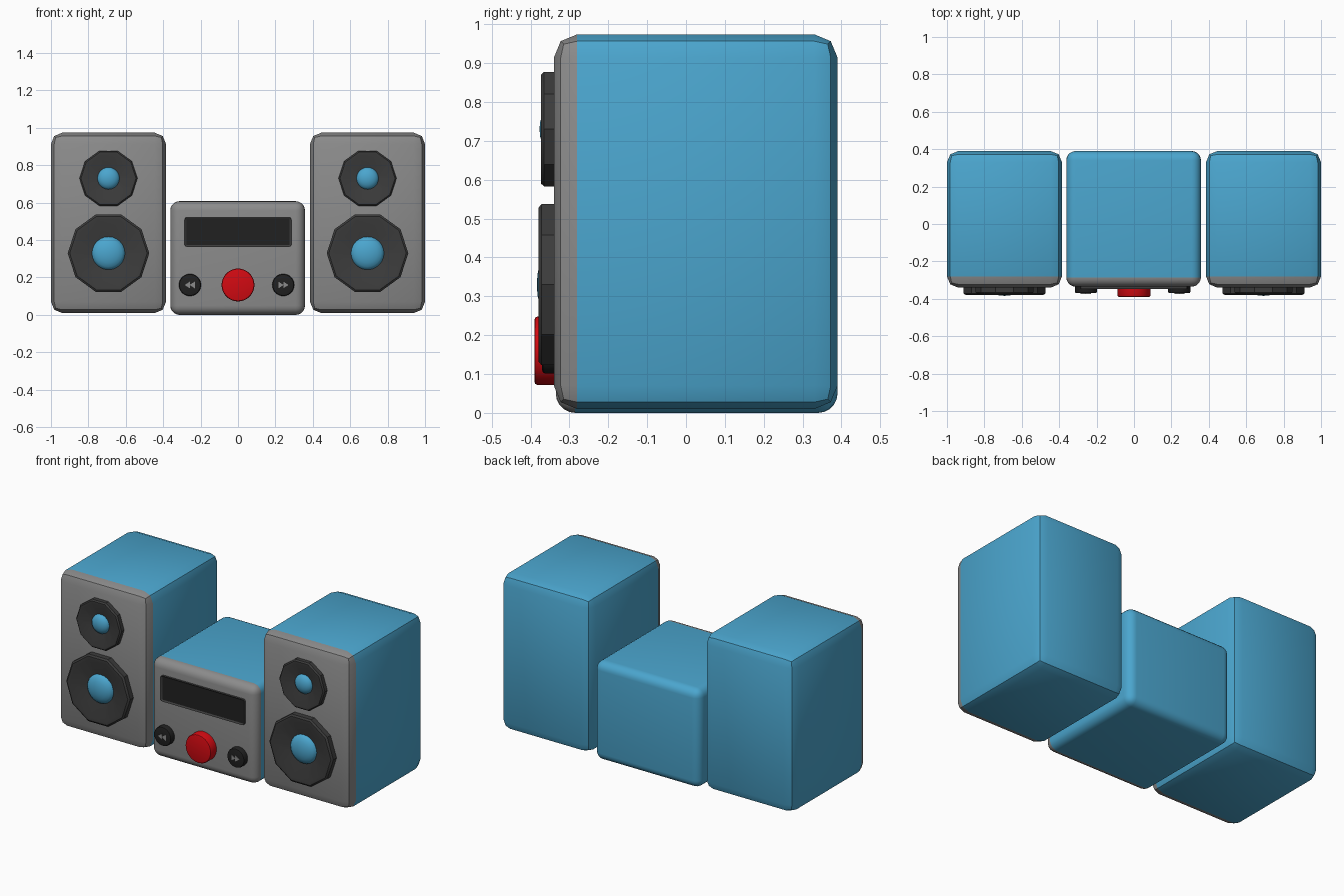
import bpy, bmesh, math
from mathutils import Matrix, Vector

if "Cube" in bpy.data.objects:
    bpy.data.objects.remove(bpy.data.objects["Cube"])


def material(name, rgb):
    m = bpy.data.materials.new(name)
    m.diffuse_color = (*rgb, 1)
    m.use_nodes = True
    m.node_tree.nodes["Principled BSDF"].inputs["Base Color"].default_value = m.diffuse_color
    return m


BLUE = material("blue", (0.07, 0.38, 0.62))
GREY = material("grey", (0.26, 0.26, 0.26))
DARK = material("dark_grey", (0.045, 0.045, 0.045))
BLACK = material("black", (0.015, 0.015, 0.015))
RED = material("red", (0.65, 0.003, 0.006))


def finish(name, bm, mats, rule=None):
    """Turn a bmesh into a smooth-by-angle object, colouring faces by a rule."""
    bmesh.ops.recalc_face_normals(bm, faces=bm.faces)
    if rule:
        for f in bm.faces:
            f.material_index = rule(f)
    me = bpy.data.meshes.new(name)
    bm.to_mesh(me)
    bm.free()
    for m in mats:
        me.materials.append(m)
    me.shade_smooth()
    me.set_sharp_from_angle(angle=math.radians(30))
    ob = bpy.data.objects.new(name, me)
    bpy.context.collection.objects.link(ob)
    return ob


def box(name, lo, hi, bevel, segments, mats, rule=None):
    bm = bmesh.new()
    lo, hi = Vector(lo), Vector(hi)
    bmesh.ops.create_cube(bm, size=1, matrix=Matrix.Translation((lo + hi) / 2)
                          @ Matrix.Diagonal((*(hi - lo), 1)))
    bmesh.ops.bevel(bm, geom=bm.edges[:], offset=bevel, segments=segments,
                    profile=0.5, affect='EDGES')
    return finish(name, bm, mats, rule)


def lathe(name, x, z, profile, sides, mats):
    """Spin a (radius, y) profile round a front-to-back axis at x, z."""
    bm = bmesh.new()
    rings = []
    for r, y in profile:
        if r == 0:
            rings.append([bm.verts.new((x, y, z))] * sides)
        else:
            rings.append([bm.verts.new((x + r * math.cos(2 * math.pi * i / sides), y,
                                        z + r * math.sin(2 * math.pi * i / sides)))
                          for i in range(sides)])
    for a, b in zip(rings, rings[1:]):
        for i in range(sides):
            j = (i + 1) % sides
            bm.faces.new(list(dict.fromkeys((a[i], a[j], b[j], b[i]))))
    return finish(name, bm, mats)


def button(name, x, z, r, front, mat):
    lathe(name, x, z, [(r, -0.325), (r, front + 0.008), (r - 0.003, front + 0.002),
                       (r - 0.009, front), (0, front)], 32, [mat])


def driver(name, x, z, r, front, dome_r):
    # ten-sided rim with a shallow cone, and a round dome in the middle
    lathe(name + "_cone", x, z, [(r, -0.33), (r, front + 0.008), (r * 0.95, front),
                                 (r * 0.86, front), (dome_r * 0.9, -0.345),
                                 (0, -0.345)], 10, [DARK])
    tip = front - 0.004
    depth = -0.343 - tip
    dome = [(dome_r * math.cos(t), -0.343 - depth * math.sin(t))
            for t in (i * math.pi / 10 for i in range(5))]
    lathe(name + "_dome", x, z, [(dome_r, -0.335)] + dome + [(0, tip)], 24, [BLUE])


def front_is_grey(limit):
    return lambda f: 1 if f.calc_center_median().y < limit else 0


# speakers, left and right
for side, s in (("left", -1), ("right", 1)):
    x = 0.6925 * s
    box(side + "_speaker_cabinet", (x - 0.3075, -0.34, 0.01), (x + 0.3075, 0.39, 0.974),
        0.06, 2, [BLUE, GREY], front_is_grey(-0.281))
    driver(side + "_woofer", x, 0.33, 0.218, -0.38, 0.09)
    driver(side + "_tweeter", x, 0.73, 0.155, -0.373, 0.06)

# central unit
box("player_body", (-0.362, -0.335, 0), (0.358, 0.39, 0.608), 0.05, 5,
    [BLUE, GREY], front_is_grey(-0.286))

# display: frame with an inset screen
bm = bmesh.new()
bmesh.ops.create_cube(bm, size=1, matrix=Matrix.Translation((0, -0.335, 0.443))
                      @ Matrix.Diagonal((0.57, 0.026, 0.158, 1)))
bmesh.ops.bevel(bm, geom=[e for e in bm.edges if abs(e.verts[0].co.y - e.verts[1].co.y) > 0.01],
                offset=0.012, segments=3, profile=0.5, affect='EDGES')
face = min(bm.faces, key=lambda f: f.calc_center_median().y)
bmesh.ops.inset_region(bm, faces=[face], thickness=0.009, depth=-0.006)
finish("display", bm, [DARK, BLACK],
       lambda f: 1 if f.normal.y < -0.9 and f.calc_area() > 0.03
       and f.calc_center_median().y < -0.335 else 0)

# buttons
button("power_button", 0, 0.16, 0.088, -0.39, RED)
for name, x, d in (("back_button", -0.257, -1), ("skip_button", 0.242, 1)):
    button(name, x, 0.16, 0.059, -0.37, BLACK)
    # plain double-arrow plate
    bm = bmesh.new()
    for ox in (-0.026, 0.0):
        pts = [(ox if d > 0 else -ox, 0.018), (ox if d > 0 else -ox, -0.018),
               (d * (ox + 0.028), 0)]
        f = bm.faces.new([bm.verts.new((x + px, -0.369, 0.16 + pz)) for px, pz in pts])
        ext = bmesh.ops.extrude_face_region(bm, geom=[f])["geom"]
        bmesh.ops.translate(bm, vec=(0, -0.004, 0),
                            verts=[v for v in ext if isinstance(v, bmesh.types.BMVert)])
    finish(name + "_arrows", bm, [GREY])
